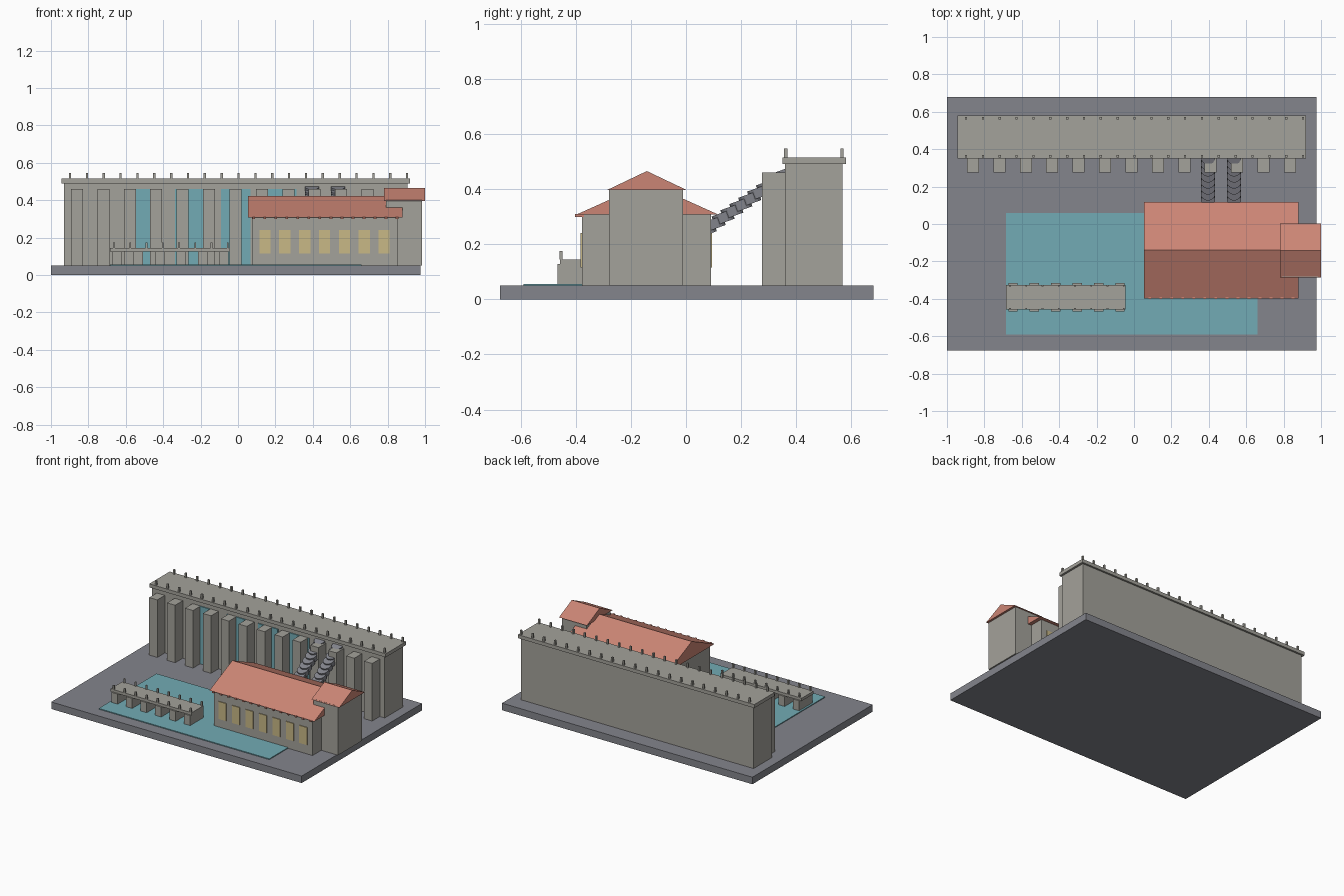
import bpy, bmesh, math
from mathutils import Matrix, Vector

cube = bpy.data.objects.get("Cube")
if cube:
    bpy.data.objects.remove(cube, do_unlink=True)


def material(name, rgb):
    m = bpy.data.materials.new(name)
    m.use_nodes = True
    m.diffuse_color = (*rgb, 1)
    m.node_tree.nodes["Principled BSDF"].inputs["Base Color"].default_value = (*rgb, 1)
    return m


stone = material("pale concrete", (0.37, 0.36, 0.325))
slate = material("slate grey", (0.23, 0.235, 0.265))
water = material("teal water", (0.17, 0.41, 0.46))
tile = material("terracotta", (0.60, 0.235, 0.178))
glass = material("warm window", (0.58, 0.48, 0.24))


def finish(name, bm, mat):
    bmesh.ops.recalc_face_normals(bm, faces=bm.faces)
    mesh = bpy.data.meshes.new(name)
    bm.to_mesh(mesh)
    bm.free()
    mesh.materials.append(mat)
    ob = bpy.data.objects.new(name, mesh)
    bpy.context.collection.objects.link(ob)
    return ob


def boxes(name, mat, ranges):
    """One object from boxes given as (x range, y range, z range)."""
    bm = bmesh.new()
    for r in ranges:
        lo, hi = (Vector(c) for c in zip(*r))
        mat4 = Matrix.Translation((lo + hi) / 2) @ Matrix.Diagonal((*(hi - lo), 1))
        bmesh.ops.create_cube(bm, size=1, matrix=mat4)
    return finish(name, bm, mat)


def spread(first, last, count):
    return [first + (last - first) * i / (count - 1) for i in range(count)]


def around(c, width):
    return (c - width / 2, c + width / 2)


def gable(name, xs, ys, eave, ridge):
    """Solid gable roof with its ridge along x."""
    bm = bmesh.new()
    profile = [(ys[0], eave), (ys[1], eave), (sum(ys) / 2, ridge)]
    face = bm.faces.new([bm.verts.new((xs[0], y, z)) for y, z in profile])
    ext = bmesh.ops.extrude_face_region(bm, geom=[face])
    moved = [g for g in ext["geom"] if isinstance(g, bmesh.types.BMVert)]
    bmesh.ops.translate(bm, verts=moved, vec=(xs[1] - xs[0], 0, 0))
    # the starting face remains as the end cap
    return finish(name, bm, tile)


GROUND = 0.05

# Ground and pool
boxes("base_slab", slate, [((-1, 0.975), (-0.675, 0.68), (0, GROUND))])
boxes("pool", water, [((-0.685, 0.66), (-0.59, 0.06), (GROUND, 0.056))])

# Dam wall, crest walkway, buttresses and railing posts
boxes("dam_wall", stone, [((-0.93, 0.905), (0.36, 0.567), (GROUND, 0.49))])
boxes("dam_crest", stone, [((-0.945, 0.92), (0.35, 0.58), (0.49, 0.515))])
boxes("dam_buttresses", stone,
      [(around(x, 0.064), (0.275, 0.36), (GROUND, 0.46)) for x in spread(-0.861, 0.834, 13)])
boxes("dam_posts", stone,
      [(around(x, 0.012), around(y, 0.012), (0.515, 0.547))
       for x in spread(-0.898, 0.904, 21) for y in (0.362, 0.566)])

# Spillway water on the dam face
boxes("spillways", water,
      [(around(x, 0.157), (0.353, 0.36), (GROUND, 0.46)) for x in spread(-0.507, 0.235, 4)])

# Low footbridge over the pool
boxes("bridge_deck", stone, [((-0.685, -0.045), (-0.457, -0.325), (0.125, 0.145))])
boxes("bridge_piers", stone,
      [(around(x, 0.05), (-0.467, -0.315), (GROUND, 0.127)) for x in spread(-0.647, -0.075, 6)])
boxes("bridge_posts", stone,
      [(around(x, 0.01), around(y, 0.01), (0.145, 0.175))
       for x in spread(-0.663, -0.055, 8) for y in (-0.453, -0.33)])

# Powerhouse hall with windows on both long sides
boxes("hall_walls", stone, [((0.075, 0.853), (-0.378, 0.09), (GROUND, 0.31))])
gable("hall_roof", (0.053, 0.88), (-0.398, 0.118), 0.307, 0.423)
boxes("hall_rafters", tile,
      [(around(x, 0.014), (-0.402, -0.37), (0.299, 0.31)) for x in spread(0.085, 0.85, 14)])
boxes("hall_windows", glass,
      [(around(x, 0.06), around(y, 0.008), (0.115, 0.24))
       for x in spread(0.144, 0.781, 7) for y in (-0.379, 0.091)])

# End tower
boxes("tower_walls", stone, [((0.79, 0.985), (-0.28, -0.01), (GROUND, 0.4))])
gable("tower_roof", (0.78, 1.0), (-0.287, 0.003), 0.396, 0.465)

# Two ribbed feed pipes stepping down from the dam to the hall
for side, x in (("left", 0.535), ("right", 0.396)):
    bm = bmesh.new()
    for y in spread(0.07, 0.36, 10):
        place = Matrix.Translation((x, y, 0.265 + 0.7 * (y - 0.09)))
        bmesh.ops.create_cone(bm, cap_ends=True, segments=16, radius1=0.038, radius2=0.038,
                              depth=0.036, matrix=place @ Matrix.Rotation(math.radians(20), 4, "X"))
    finish(side + "_feed_pipe", bm, slate)
